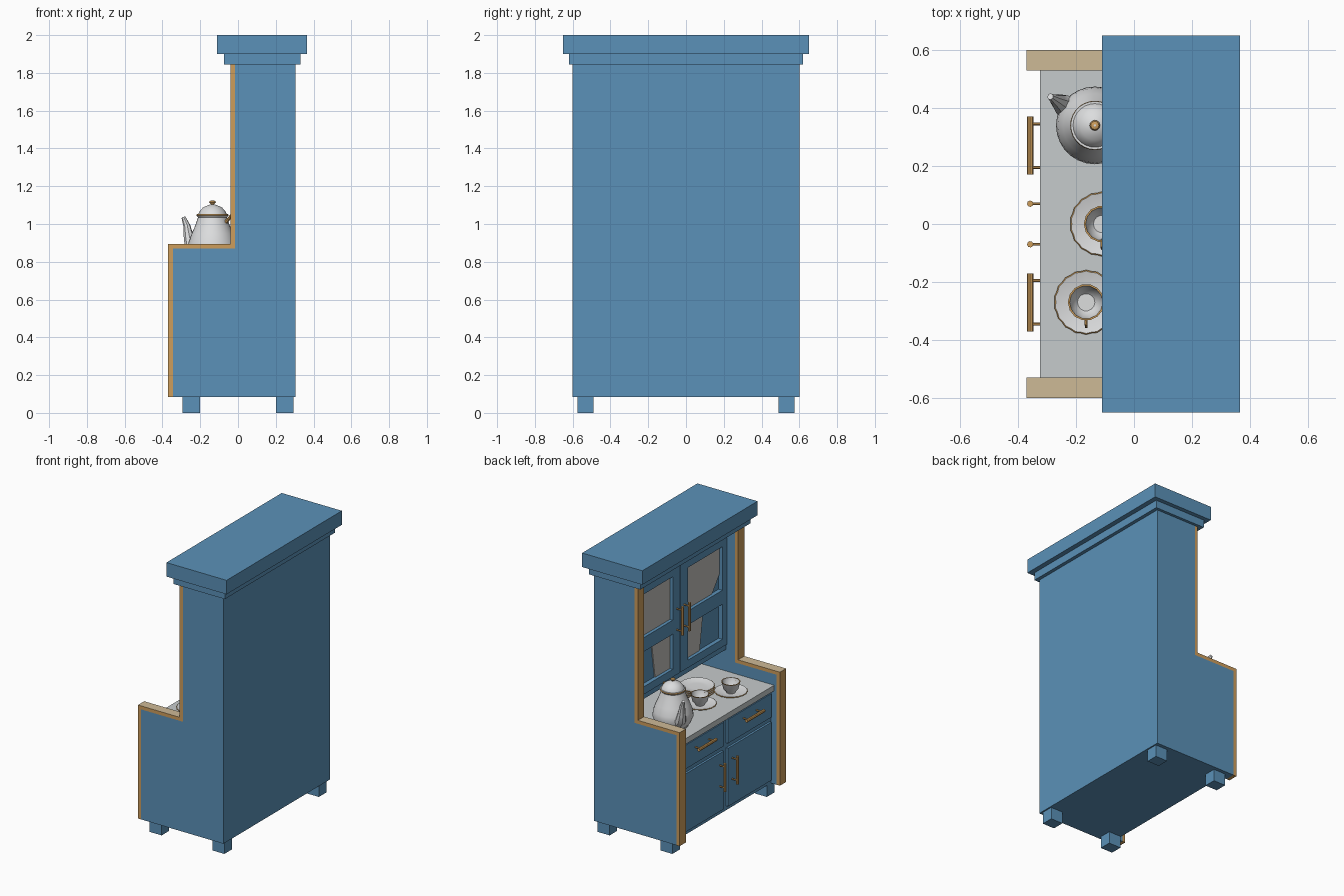
import bpy, bmesh, math
from mathutils import Vector

if "Cube" in bpy.data.objects:
    bpy.data.objects.remove(bpy.data.objects["Cube"])


def material(name, rgb):
    m = bpy.data.materials.new(name)
    lin = [((c / 255 + 0.055) / 1.055) ** 2.4 for c in rgb]
    m.diffuse_color = (*lin, 1)
    m.use_nodes = True
    m.node_tree.nodes["Principled BSDF"].inputs["Base Color"].default_value = m.diffuse_color
    return m


BLUE = material("blue paint", (91, 145, 184))
GOLD = material("golden wood", (206, 158, 92))
TAN = material("pale wood", (206, 186, 150))
STONE = material("pale counter", (198, 203, 204))
GLASS = material("grey glass", (192, 191, 187))
CHINA = material("white china", (220, 221, 222))


def finish(name, bm, mats, smooth=False):
    bmesh.ops.recalc_face_normals(bm, faces=bm.faces)
    me = bpy.data.meshes.new(name)
    bm.to_mesh(me)
    bm.free()
    for m in mats:
        me.materials.append(m)
    ob = bpy.data.objects.new(name, me)
    bpy.context.collection.objects.link(ob)
    if smooth:
        bpy.ops.object.select_all(action='DESELECT')
        ob.select_set(True)
        bpy.context.view_layer.objects.active = ob
        bpy.ops.object.shade_smooth_by_angle(angle=math.radians(40))
    return ob


def box(name, x, y, z, mat):
    bm = bmesh.new()
    bmesh.ops.create_cube(bm, size=1)
    for v in bm.verts:
        v.co = [(r[0] + r[1]) / 2 + c * (r[1] - r[0]) for c, r in zip(v.co, (x, y, z))]
    return finish(name, bm, [mat])


def prism(name, pts, axis, lo, hi, mats):
    """Extrude a 2D outline along x (points are y,z) or y (points are x,z)."""
    bm = bmesh.new()
    put = (lambda p, t: (t, *p)) if axis == 'x' else (lambda p, t: (p[0], t, p[1]))
    a = [bm.verts.new(put(p, lo)) for p in pts]
    b = [bm.verts.new(put(p, hi)) for p in pts]
    bm.faces.new(a)
    bm.faces.new(b)
    for i in range(len(pts)):
        j = (i + 1) % len(pts)
        bm.faces.new((a[i], a[j], b[j], b[i]))
    return finish(name, bm, mats)


def lathe(name, profile, centre, sides=24, gold=(), wave=0.0):
    """Revolve (radius, height) points; rings listed in gold are gilded."""
    bm = bmesh.new()
    rings = []
    for r, z in profile:
        ring = []
        for i in range(sides):
            a = 2 * math.pi * i / sides
            rr = r * (1 + (wave if i % 2 else -wave) * (r > 0.07))
            ring.append(bm.verts.new((centre[0] + rr * math.cos(a),
                                      centre[1] + rr * math.sin(a), centre[2] + z)))
        rings.append(ring)
    for k in range(len(rings) - 1):
        for i in range(sides):
            j = (i + 1) % sides
            f = bm.faces.new((rings[k][i], rings[k][j], rings[k + 1][j], rings[k + 1][i]))
            f.material_index = 1 if k in gold else 0
    bm.faces.new(rings[0])
    bm.faces.new(rings[-1])
    return finish(name, bm, [CHINA, GOLD], True)


def tube(name, pts, radii, mat, sides=8, smooth=True):
    """Round tube through points, with a radius at each point."""
    bm = bmesh.new()
    pts = [Vector(p) for p in pts]
    flat = (pts[-1] - pts[0]).normalized()
    up = Vector((0, 0, 1)) if abs(flat.z) < 0.9 else Vector((0.6, 0.8, 0))
    rings = []
    for i, p in enumerate(pts):
        t = (pts[min(i + 1, len(pts) - 1)] - pts[max(i - 1, 0)]).normalized()
        u = t.cross(up)
        if u.length < 0.05:
            u = t.orthogonal()
        u.normalize()
        w = t.cross(u)
        rings.append([bm.verts.new(p + radii[i] * (u * math.cos(2 * math.pi * k / sides)
                      + w * math.sin(2 * math.pi * k / sides))) for k in range(sides)])
    for a, b in zip(rings, rings[1:]):
        for k in range(sides):
            j = (k + 1) % sides
            bm.faces.new((a[k], a[j], b[j], b[k]))
    bm.faces.new(rings[0])
    bm.faces.new(rings[-1])
    return finish(name, bm, [mat], smooth)


def span(s, a, b):
    return tuple(sorted((s * a, s * b)))


def handle(name, x, face, y, z, vertical):
    d = Vector((0, 0, 0.1)) if vertical else Vector((0, 0.1, 0))
    c = Vector((x, y, z))
    tube(name + "_bar", [c - d, c + d], [0.011] * 2, GOLD)
    for k in (-0.75, 0.75):
        p = c + d * k
        tube(name + "_post", [p, (face, p.y, p.z)], [0.005] * 2, GOLD, 6)


# carcass, back, counter and crown
box("lower_carcass", (-0.30, 0.30), (-0.53, 0.53), (0.085, 0.75), BLUE)
box("back_panel", (0.255, 0.305), (-0.6, 0.6), (0.085, 1.845), BLUE)
box("counter", (-0.325, 0.256), (-0.53, 0.53), (0.75, 0.79), STONE)
box("upper_carcass", (0.075, 0.26), (-0.53, 0.53), (0.97, 1.845), BLUE)
box("upper_bottom_rail", (0.055, 0.26), (-0.53, 0.53), (0.945, 0.98), BLUE)
box("cornice_lower", (-0.075, 0.33), (-0.62, 0.62), (1.845, 1.9), BLUE)
box("cornice_upper", (-0.11, 0.365), (-0.65, 0.65), (1.9, 2.0), BLUE)

for s in (-1, 1):
    # stepped side panel with wooden front edging
    prism("side_panel", [(-0.345, 0.085), (0.305, 0.085), (0.305, 1.845), (-0.015, 1.845),
                         (-0.015, 0.87), (-0.345, 0.87)], 'y', *span(s, 0.53, 0.6), [BLUE])
    trim = prism("side_edging", [(-0.37, 0.085), (-0.345, 0.085), (-0.345, 0.87), (-0.015, 0.87),
                                 (-0.015, 1.845), (-0.04, 1.845), (-0.04, 0.895), (-0.37, 0.895)],
                 'y', *span(s, 0.53, 0.6), [GOLD, TAN])
    for p in trim.data.polygons:
        p.material_index = int(p.normal.z > 0.5)
    # feet
    for x in (-0.2475, 0.2475):
        box("foot", (x - 0.0475, x + 0.0475), span(s, 0.49, 0.575), (0, 0.09), BLUE)
    # drawer and lower door
    box("drawer_front", (-0.315, -0.29), span(s, 0.025, 0.515), (0.565, 0.735), BLUE)
    box("lower_door", (-0.315, -0.29), span(s, 0.025, 0.515), (0.115, 0.53), BLUE)
    handle("drawer_handle", -0.358, -0.31, s * 0.27, 0.68, False)
    handle("lower_door_handle", -0.358, -0.31, s * 0.07, 0.37, True)
    # glazed upper door
    for a, b in ((0.005, 0.085), (0.475, 0.525)):
        box("upper_door_stile", (0.045, 0.08), span(s, a, b), (0.985, 1.8), BLUE)
    for a, b in ((0.985, 1.04), (1.29, 1.39), (1.70, 1.8)):
        box("upper_door_rail", (0.045, 0.08), span(s, 0.08, 0.48), (a, b), BLUE)
    prism("glass_pane", [(s * 0.085, 1.03), (s * 0.25, 1.03), (s * 0.29, 1.3), (s * 0.40, 1.4),
                         (s * 0.475, 1.5), (s * 0.475, 1.71), (s * 0.085, 1.71)],
          'x', 0.068, 0.076, [GLASS])
    handle("upper_door_handle", 0.0, 0.05, s * 0.04, 1.38, True)

# teapot
TOP = 0.79
tx, ty = -0.135, 0.34
lathe("teapot_body", [(0.10, 0), (0.10, 0.008), (0.115, 0.025), (0.134, 0.07), (0.128, 0.11),
                      (0.11, 0.16), (0.09, 0.205), (0.077, 0.245), (0.085, 0.255), (0.083, 0.262)],
      (tx, ty, TOP), 28, gold=(8,))
lathe("teapot_lid", [(0.076, 0.26), (0.07, 0.275), (0.05, 0.298), (0.022, 0.31), (0.008, 0.314)],
      (tx, ty, TOP), 28)
lathe("teapot_knob", [(0.008, 0.312), (0.01, 0.318), (0.018, 0.325), (0.014, 0.332), (0.004, 0.335)],
      (tx, ty, TOP), 12, gold=range(4))
dx, dy = -math.cos(math.radians(33)), math.sin(math.radians(33))
arm = lambda r, z: (tx + dx * r, ty + dy * r, TOP + z)
tube("teapot_spout", [arm(0.10, 0.07), arm(0.135, 0.09), arm(0.15, 0.14), arm(0.162, 0.2),
                      arm(0.183, 0.245)], [0.045, 0.036, 0.027, 0.019, 0.011], CHINA)
tube("teapot_handle", [arm(-0.085, 0.22), arm(-0.115, 0.25), arm(-0.15, 0.235), arm(-0.158, 0.19),
                       arm(-0.145, 0.15), arm(-0.115, 0.13)], [0.01] * 6, GOLD)

# cups on fluted saucers
for cx, cy in ((-0.165, -0.27), (-0.11, 0.0)):
    lathe("saucer", [(0.05, 0), (0.06, 0.002), (0.106, 0.015), (0.11, 0.018), (0.106, 0.021),
                     (0.06, 0.009), (0.04, 0.008)], (cx, cy, TOP), 36, gold=(2, 3), wave=0.015)
    lathe("cup", [(0.03, 0.008), (0.032, 0.016), (0.05, 0.035), (0.06, 0.08), (0.063, 0.085),
                  (0.057, 0.085), (0.046, 0.038), (0.03, 0.022)], (cx, cy, TOP), 14, gold=(3, 4))
    tube("cup_handle", [(cx, cy - 0.053, TOP + 0.07), (cx, cy - 0.077, TOP + 0.074),
                        (cx, cy - 0.085, TOP + 0.058), (cx, cy - 0.072, TOP + 0.04),
                        (cx, cy - 0.046, TOP + 0.034)], [0.005] * 5, GOLD, 6)

# stack of plates
for i in range(4):
    lathe("plate", [(0.06, 0), (0.075, 0.003), (0.112, 0.014), (0.116, 0.018), (0.112, 0.021),
                    (0.075, 0.01), (0.05, 0.009)], (0.016, -0.146, TOP + i * 0.013), 36,
          gold=(2, 3), wave=0.012)
